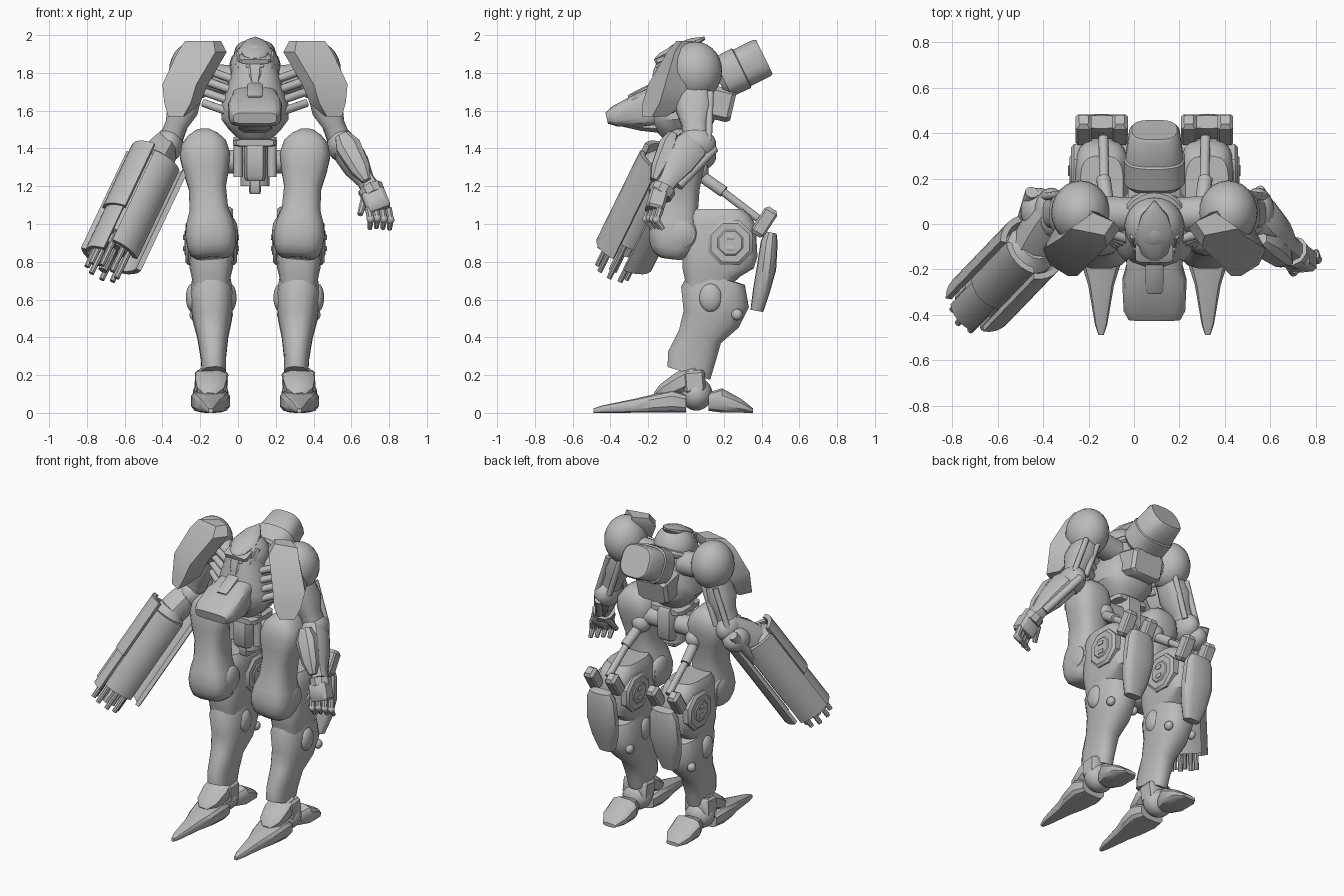
import bpy, bmesh
from math import cos, sin, pi, radians
from mathutils import Vector, Matrix

if "Cube" in bpy.data.objects:
    bpy.data.objects.remove(bpy.data.objects["Cube"])

GREY = bpy.data.materials.new("plain grey")
GREY.use_nodes = True
GREY.diffuse_color = (0.5, 0.5, 0.5, 1)
GREY.node_tree.nodes["Principled BSDF"].inputs["Base Color"].default_value = (0.5, 0.5, 0.5, 1)

CX = 0.09          # body centre line, offset by the large arm weapon
parts = []


def finish(name, bm):
    bmesh.ops.recalc_face_normals(bm, faces=bm.faces)
    mesh = bpy.data.meshes.new(name)
    bm.to_mesh(mesh)
    bm.free()
    mesh.materials.append(GREY)
    obj = bpy.data.objects.new(name, mesh)
    bpy.context.scene.collection.objects.link(obj)
    parts.append(obj)
    return obj


def skin(name, outlines):
    """Closed surface through a row of matching outlines."""
    bm = bmesh.new()
    loops = [[bm.verts.new(p) for p in outline] for outline in outlines]
    for lo, hi in zip(loops, loops[1:]):
        for i in range(len(lo)):
            bm.faces.new((lo[i], lo[i - 1], hi[i - 1], hi[i]))
    bm.faces.new(loops[0])
    bm.faces.new(loops[-1])
    return finish(name, bm)


def frame(p0, p1):
    """Axis, sideways and third direction of a limb."""
    d = (p1 - p0).normalized()
    ref = Vector((1, 0, 0)) if abs(d.x) < 0.9 else Vector((0, 1, 0))
    u = (ref - d * ref.dot(d)).normalized()
    return d, u, d.cross(u)


def limb(name, p0, p1, rings, n=16, k=0.75):
    """Loft of rounded rings (t, half width, half depth, depth offset)."""
    p0, p1 = Vector(p0), Vector(p1)
    d, u, v = frame(p0, p1)
    outlines = []
    for t, a, b, *off in rings:
        c = p0.lerp(p1, t) + v * (off[0] if off else 0)
        outline = []
        for i in range(n):
            w = 2 * pi * (i + 0.5) / n
            x, y = (abs(q) ** k * (1 if q > 0 else -1) for q in (cos(w), sin(w)))
            outline.append(c + u * a * x + v * b * y)
        outlines.append(outline)
    return skin(name, outlines)


def tube(name, p0, p1, r, r2=None, n=12):
    return limb(name, p0, p1, [(0, r, r), (1, r2 or r, r2 or r)], n, 1)


def box(name, p0, p1, a, b, taper=0.85):
    return limb(name, p0, p1, [(0, a * taper, b * taper), (0.12, a, b), (0.88, a, b),
                               (1, a * taper, b * taper)], 8, 0.35)


def ball(name, c, size):
    bm = bmesh.new()
    m = Matrix.Translation(c) @ Matrix.Diagonal((*size, 1))
    bmesh.ops.create_uvsphere(bm, u_segments=24, v_segments=14, radius=1, matrix=m)
    return finish(name, bm)


def shell(name, p0, p1, a0, a1, r, r2, thick):
    """Curved armour plate around an axis."""
    d, u, v = frame(p0, p1)
    arc = [radians(a0 + (a1 - a0) * i / 6) for i in range(7)]
    return skin(name, [[c + (u * cos(w) + v * sin(w)) * q for q, w in
                        [(rad, w) for w in arc] + [(rad - thick, w) for w in reversed(arc)]]
                       for c, rad in ((p0, r), (p1, r2))])


# Torso, nose and back pack
limb("chest", (CX, -.02, 1.45), (CX, -.02, 1.86),
     [(0, .09, .1), (.12, .14, .15), (.25, .18, .175), (.45, .18, .18), (.65, .15, .17), (1, .11, .13)])
limb("nose", (CX, 0, 1.66), (CX, -.42, 1.56),
     [(0, .12, .12), (.45, .125, .1), (.6, .143, .09), (.9, .137, .055), (1, .115, .03)], 16, .5)
limb("nose_keel", (CX, -.05, 1.53), (CX, -.36, 1.54), [(0, .1, .06), (.6, .09, .045), (1, .05, .02)], 8, .6)
box("chin_vent", (CX, -.16, 1.73), (CX, -.3, 1.66), .04, .025)
limb("back_pack", (CX, .17, 1.765), (CX, .415, 1.885),
     [(0, .11, .09), (.1, .135, .115), (.5, .135, .118), (.52, .128, .108), (.95, .112, .108), (1, .1, .1)], 20, .72)
box("lower_pack", (CX, .08, 1.66), (CX, .25, 1.62), .12, .09)

# Head
ball("helmet", (CX, -.01, 1.83), (.132, .13, .135))
limb("helmet_crest", (CX, -.16, 1.87), (CX, .1, 1.985),
     [(0, .02, .01), (.12, .06, .025), (.45, .085, .035), (.75, .06, .03), (1, .006, .008)], 12, .9)
box("brow", (CX, -.08, 1.89), (CX, -.165, 1.86), .085, .015)
limb("face", (CX, -.1, 1.89), (CX, -.16, 1.7), [(0, .06, .04), (.5, .05, .05), (1, .02, .025)], 8)
bpy.ops.mesh.primitive_torus_add(major_segments=28, minor_segments=8, major_radius=1, minor_radius=.18)
collar = bpy.context.object
collar.name = "collar"
collar.scale = (.13, .15, .13)
collar.rotation_euler = (radians(25), 0, 0)
collar.location = (CX, -.01, 1.78)
collar.data.materials.append(GREY)
parts.append(collar)

# Waist and pelvis
tube("waist", (CX, 0, 1.2), (CX, 0, 1.5), .08)
box("waist_plate", (CX, .1, 1.43), (CX, -.13, 1.43), .12, .02)
box("pelvis", (CX, 0, 1.45), (CX, 0, 1.23), .06, .12)
box("tail_block", (CX, -.02, 1.27), (CX, -.02, 1.16), .033, .06)
tube("hip_axle", (CX - .2, .02, 1.33), (CX + .2, .02, 1.33), .065)

# Pauldron outlines: height, then inner, front, outer and back corner (x, y)
PAULDRON = [(1.97, (.18, .01), (.22, -.05), (.37, -.02), (.27, .05)),
            (1.91, (.15, -.02), (.21, -.1), (.41, -.06), (.3, .08)),
            (1.74, (.25, -.09), (.31, -.2), (.49, -.11), (.4, .05)),
            (1.64, (.29, -.12), (.34, -.23), (.48, -.14), (.4, 0)),
            (1.57, (.37, -.15), (.38, -.23), (.46, -.18), (.42, -.1))]

for s, side in ((1, "left_"), (-1, "right_")):
    def P(x, y, z):
        return Vector((CX + s * x, y, z))

    # Shoulder and upper arm
    tube(side + "shoulder_axle", P(.1, .04, 1.76), P(.33, .05, 1.78), .08)
    ball(side + "shoulder", P(.325, .05, 1.81), (.13, .142, .155))
    skin(side + "pauldron", [[P(x, y, z) for x, y in row] for z, *row in PAULDRON])
    limb(side + "upper_arm", P(.34, .04, 1.72), P(.45, .05, 1.44),
         [(0, .07, .09), (.4, .085, .1), (.7, .06, .07), (1, .06, .07)])
    for dx in (-.05, .04):
        tube(side + "arm_piston", P(.36 + dx, .13, 1.7), P(.45 + dx, .12, 1.44), .018)
    ball(side + "elbow", P(.455, .05, 1.42), (.075, .11, .09))
    for i in range(4):
        tube(side + "chest_tube", P(.1, -.13 + .02 * i, 1.58 + .06 * i), P(.27, -.02, 1.64 + .06 * i), .022)
    limb(side + "cheek_plate", P(.09, -.04, 1.9), P(.06, -.15, 1.72), [(0, .02, .03), (.5, .03, .04), (1, .012, .02)], 8)
    ball(side + "eye", P(.03, -.15, 1.835), (.018, .012, .01))
    tube(side + "waist_piston", P(.09, -.05, 1.46), P(.09, -.05, 1.25), .025)

    # Thigh and knee
    limb(side + "thigh", P(.275, .0, 1.5), P(.225, -.08, .82),
         [(0, .035, .05), (.04, .08, .09), (.1, .118, .115), (.2, .135, .125), (.32, .122, .118), (.45, .1, .11),
          (.62, .103, .115), (.72, .125, .128), (.82, .136, .133), (.91, .13, .12), (.97, .115, .095), (1, .085, .06)],
         16, .7)
    tube(side + "knee_axle", P(.11, -.02, .95), P(.355, -.02, .95), .07)
    for dx in (-.1, .1):
        ball(side + "knee_cap", P(.23 + dx, -.03, .95), (.04, .09, .09))
    limb(side + "upper_shank", P(.232, .18, 1.08), P(.232, .18, .66),
         [(0, .095, .14, .02), (.08, .112, .17, .01), (.2, .12, .19), (.6, .12, .2), (.75, .115, .19, .01),
          (.85, .105, .15, .04), (1, .095, .11, .07)], 20, .6)
    for o in (-1, 1):
        def J(w):
            return P(.232 + o * w, .235, .9)
        limb(side + "joint_disc", J(.08), J(.136), [(0, .128, .128), (.75, .128, .128), (1, .11, .11)], 8, 1)
        tube(side + "joint_hub", J(.13), J(.142), .08, .065, 8)
        for dz in (-.03, .03):
            box(side + "joint_slot", J(.132) + Vector((0, 0, dz)), J(.148) + Vector((0, 0, dz)), .025, .014)
        ball(side + "shank_knob", P(.232 + o * .1, .13, .61), (.034, .06, .075))
        ball(side + "calf_pin", P(.232 + o * .09, .27, .52), (.025, .03, .03))
        box(side + "calf_fin", P(.232 + o * .08, .46, 1.08), P(.232 + o * .08, .37, .94), .036, .04, .6)
    tube(side + "leg_piston", P(.2, .03, 1.29), P(.225, .2, 1.17), .032)
    tube(side + "leg_rod", P(.22, .17, 1.19), P(.225, .38, 1.03), .022)
    ball(side + "piston_mount", P(.2, .06, 1.28), (.06, .06, .06))
    limb(side + "calf_plate", P(.235, .45, .955), P(.235, .375, .54),
         [(0, .075, .03), (.12, .1, .045), (.45, .108, .052, -.01), (.75, .09, .045, -.005), (1, .055, .034)], 14, .7)

    # Shank and foot
    limb(side + "shank", P(.232, .17, .72), P(.218, .015, .21),
         [(0, .1, .15), (.2, .118, .19, -.015), (.42, .105, .155, -.03), (.62, .083, .118),
          (.85, .067, .13, .01), (1, .065, .12)], 16, .8)
    ball(side + "ankle", P(.235, .055, .1), (.095, .085, .088))
    box(side + "ankle_cuff", P(.228, .04, .22), P(.235, .05, .1), .09, .06)
    limb(side + "ankle_guard", P(.228, .06, .21), P(.238, -.16, .09),
         [(0, .07, .05), (.4, .09, .06), (.8, .075, .045), (1, .03, .02)], 8)
    limb(side + "toe", P(.235, .0, 0), P(.235, -.49, 0),
         [(0, .085, .05, .05), (.15, .105, .062, .062), (.38, .085, .048, .048), (.55, .058, .038, .038),
          (.9, .028, .02, .02), (1, .012, .012, .012)], 12, .6)
    limb(side + "heel", P(.238, .355, 0), P(.238, .12, 0),
         [(0, .045, .012, .012), (.25, .085, .036, .036), (.7, .095, .066, .066), (1, .06, .05, .06)], 12, .65)

# Left forearm and hand
elbow, wrist = Vector((.54, .05, 1.45)), Vector((.7, -.12, 1.19))
limb("left_forearm", elbow, wrist, [(0, .05, .07), (.2, .075, .1), (.55, .07, .085), (.85, .045, .055), (1, .05, .05)], 10)
limb("left_forearm_plate", elbow + Vector((.01, -.12, .02)), wrist + Vector((-.02, -.05, .04)),
     [(0, .04, .03), (.25, .07, .055), (.75, .055, .045), (1, .025, .02)], 8)
tube("left_forearm_piston", (.55, .15, 1.4), (.68, -.04, 1.2), .025)
tube("left_cuff", wrist, wrist + Vector((.02, -.02, -.04)), .07, .065, 10)
box("left_palm", wrist + Vector((.01, -.02, -.02)), (.75, -.17, 1.07), .065, .05)
for i in range(4):
    root = Vector((.69 + .035 * i, -.19 + .018 * i, 1.09 - .004 * abs(i - 1)))
    mid = root + Vector((.012, -.02, -.06))
    tube("left_finger_base", root, mid, .021, .019, 8)
    tube("left_finger_tip", mid, mid + Vector((-.005, .035, -.05)), .019, .013, 8)
    ball("left_knuckle", mid, (.021, .021, .021))
tube("left_thumb", (.67, -.12, 1.13), (.645, -.18, 1.05), .022, .015, 8)

# Right arm weapon
g0, g1 = Vector((-.43, -.09, 1.36)), Vector((-.69, -.36, .81))
limb("right_forearm", (-.37, .06, 1.44), g0.lerp(g1, .15), [(0, .06, .07), (.4, .085, .09), (1, .09, .09)], 10)
ball("right_weapon_mount", (-.42, .06, 1.36), (.08, .1, .08))
tube("right_weapon_piston", (-.45, .14, 1.42), (-.5, -.03, 1.2), .03)
limb("weapon_core", g0, g1, [(0, .07, .07), (.08, .115, .115), (.8, .115, .115), (.82, .08, .08), (.9, .08, .08)], 16, 1)
for i, (start, end, rad) in enumerate(((.06, .92, .15), (.0, .6, .145), (.05, .98, .158), (.0, .95, .185))):
    a = 10 + 85 * i
    shell("weapon_plate", g0.lerp(g1, start), g0.lerp(g1, end), a, a + 78, rad, rad, .028)
shell("weapon_lower_plate", g0.lerp(g1, .55), g1, 100, 172, .13, .13, .02)
d, u, v = frame(g0, g1)
for i in range(8):
    off = (u * cos(i * pi / 4) + v * sin(i * pi / 4)) * .085
    tube("weapon_barrel", g0.lerp(g1, .6) + off, g0.lerp(g1, 1.12) + off, .018, .015, 8)
tube("weapon_centre_barrel", g0.lerp(g1, .6), g0.lerp(g1, 1.1), .025, n=8)

# Smooth shading with sharp creases kept
bpy.ops.object.select_all(action='DESELECT')
for obj in parts:
    obj.select_set(True)
bpy.context.view_layer.objects.active = parts[0]
bpy.ops.object.shade_smooth_by_angle(angle=radians(35))
